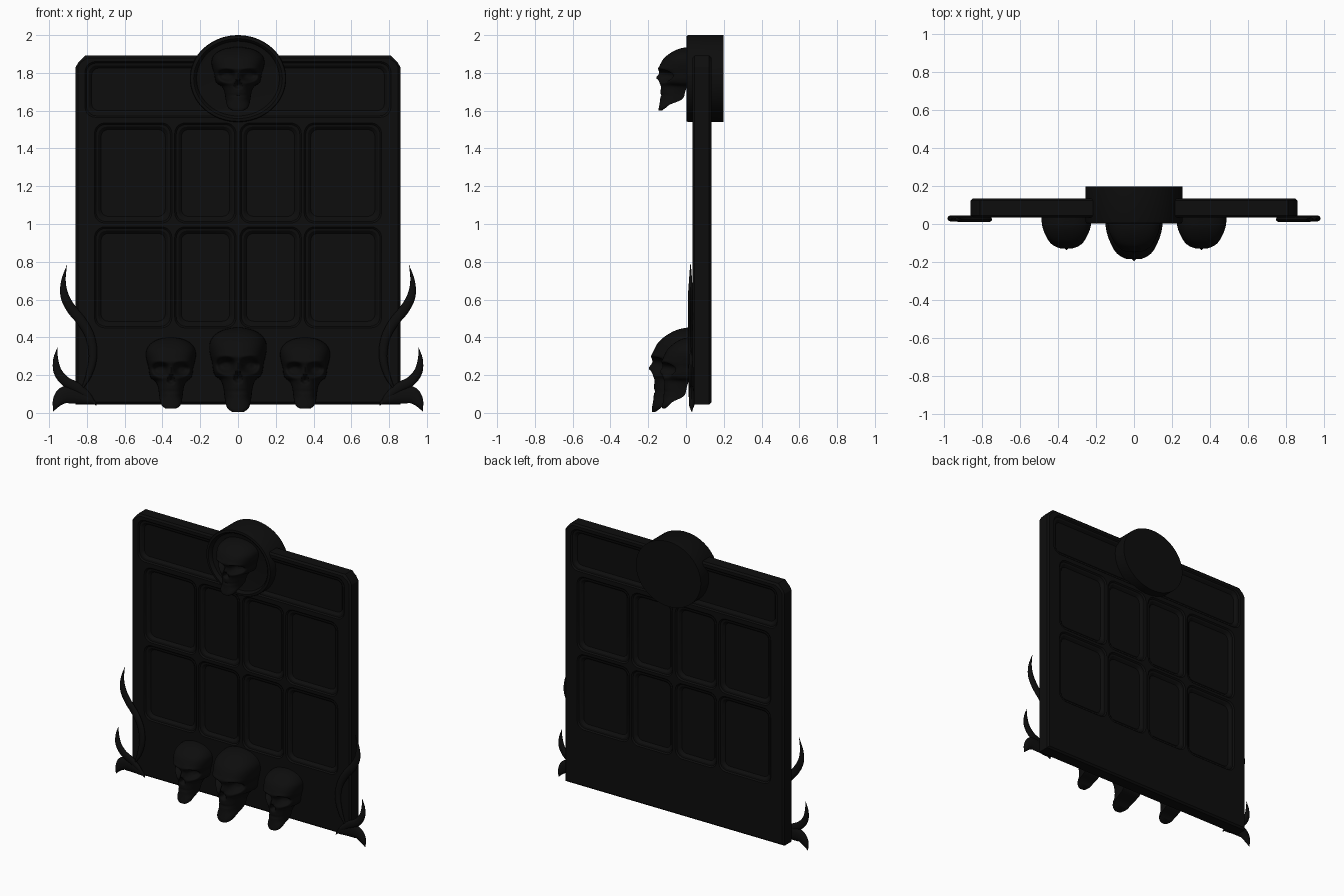
import bpy, bmesh
from math import sin, cos, pi, exp
from mathutils import Vector

if "Cube" in bpy.data.objects:
    bpy.data.objects.remove(bpy.data.objects["Cube"])

mat = bpy.data.materials.new("black_iron")
mat.diffuse_color = (0.004, 0.004, 0.004, 1)
mat.use_nodes = True
mat.node_tree.nodes["Principled BSDF"].inputs["Base Color"].default_value = mat.diffuse_color


def loft(name, rings, smooth=35):
    """Skin a list of equal-length rings and cap both ends."""
    bm = bmesh.new()
    rows = [[bm.verts.new(p) for p in r] for r in rings]
    n = len(rows[0])
    for a, b in zip(rows, rows[1:]):
        for i in range(n):
            j = (i + 1) % n
            bm.faces.new((a[i], a[j], b[j], b[i]))
    bm.faces.new(rows[0][::-1])
    bm.faces.new(rows[-1])
    bmesh.ops.recalc_face_normals(bm, faces=bm.faces)
    me = bpy.data.meshes.new(name)
    bm.to_mesh(me)
    bm.free()
    me.materials.append(mat)
    ob = bpy.data.objects.new(name, me)
    bpy.context.collection.objects.link(ob)
    if smooth:
        smooth_angle(ob, smooth)
    return ob


def smooth_angle(ob, deg):
    bpy.ops.object.select_all(action='DESELECT')
    ob.select_set(True)
    bpy.context.view_layer.objects.active = ob
    bpy.ops.object.shade_smooth_by_angle(angle=deg * pi / 180)


def spline(pts, per):
    """Catmull-Rom samples through points of any dimension."""
    p = [pts[0]] + list(pts) + [pts[-1]]
    out = []
    for k in range(1, len(p) - 2):
        for s in range(per):
            t = s / per
            out.append([0.5 * (2*b + (c - a)*t + (2*a - 5*b + 4*c - d)*t*t + (3*b - a - 3*c + d)*t**3)
                        for a, b, c, d in zip(p[k-1], p[k], p[k+1], p[k+2])])
    out.append(list(pts[-1]))
    return out


def round_rect(x0, x1, z0, z1, r, y):
    pts = []
    for cx, cz, a0 in ((x1-r, z1-r, 0), (x0+r, z1-r, 90), (x0+r, z0+r, 180), (x1-r, z0+r, 270)):
        for k in range(6):
            a = (a0 + 18 * k) * pi / 180
            pts.append((cx + r*cos(a), y, cz + r*sin(a)))
    return pts


# Slab with clipped top corners and softened edges
def slab_ring(g, y):
    w, b, t = 0.86 - g, 0.045 + g, 1.892 - g
    return [(-w, y, b), (w, y, b), (w, y, 1.83), (w - .015, y, 1.855), (w - .05, y, t),
            (-w + .05, y, t), (-w + .015, y, 1.855), (-w, y, 1.83)]


YF, YB = 0.034, 0.135
slab = loft("door_slab", [slab_ring(.012, YF), slab_ring(0, YF + .012),
                          slab_ring(0, YB - .012), slab_ring(.012, YB)], 0)

# Recessed moulded cells on both faces
cells = [(-.81, .81, 1.565, 1.86)]
for z0, z1 in ((.45, .985), (1.005, 1.535)):
    for x0, x1 in ((-.76, -.35), (-.335, -.01), (.01, .335), (.35, .76)):
        cells.append((x0, x1, z0, z1))
for face, s in ((YF, 1), (YB, -1)):
    for x0, x1, z0, z1 in cells:
        rings = [round_rect(x0+g, x1-g, z0+g, z1-g, .055 - g*.5, face + s*d)
                 for g, d in ((0, -.01), (0, 0), (.008, .009), (.02, .011), (.035, .026))]
        cut = loft("cutter", rings, 0)
        cut.hide_render = True
        m = slab.modifiers.new("cut", 'BOOLEAN')
        m.object, m.operation, m.solver = cut, 'DIFFERENCE', 'EXACT'
        bpy.context.view_layer.objects.active = slab
        bpy.ops.object.modifier_apply(modifier=m.name)
        bpy.data.objects.remove(cut)
smooth_angle(slab, 30)

# Crest medallion: oval disc with raised rim
rim = [(1, .198), (1, .012), (.985, .004), (.92, .002), (.89, .008), (.86, .026), (.8, .03)]
loft("crest_disc", [[(.255*r*cos(2*pi*k/64), y, 1.77 + .23*r*sin(2*pi*k/64)) for k in range(64)]
                    for r, y in rim])

# Skull profile: height, half width, front, back (all as fractions)
PROFILE = spline([(0, .2, .92, .84), (.04, .36, .92, .74), (.1, .43, .9, .6), (.18, .47, .88, .28),
                  (.3, .52, .87, .2), (.38, .62, .88, .14), (.43, .8, .9, 0), (.5, .87, .92, 0),
                  (.58, .9, .9, 0), (.66, .96, .92, 0), (.75, 1, .86, 0), (.84, .96, .75, 0),
                  (.92, .78, .56, 0), (.975, .48, .35, 0), (1, .12, .13, 0)], 6)


def dent(x, v, cx, cv, rx, rv, p=2):
    return exp(-((((x - cx) / rx)**2 + ((v - cv) / rv)**2) ** p))


def skull(name, cx, z0, hw, h, back, front):
    depth = back - front
    rings = []
    for v, w, f, b in PROFILE:
        ring = []
        for k in range(49):
            t = pi * k / 48
            x = w * (1 if cos(t) > 0 else -1) * abs(cos(t)) ** .85
            y = b + (f - b) * max(sin(t), 0) ** .8
            ax = abs(x)
            y -= .3 * dent(ax, v, .42, .55, .29, .085)            # eye sockets
            y -= .2 * dent(ax, v, 0, .415, .05 + .9 * max(0, .47 - v), .06)  # nose hole
            y -= .12 * dent(ax, v, .62, .38, .2, .06, 1)          # cheek hollows
            y -= .03 * dent(ax, v, 0, .245, .45, .014, 1)         # mouth line
            y -= .05 * dent(ax, v, 1.0, .68, .2, .1, 1)           # temples
            y += .07 * dent(ax, v, 0, .52, .1, .05, 1)            # nose bridge
            y += .04 * dent(ax, v, .4, .66, .35, .03, 1)          # brow
            ring.append((cx + hw * x, back - depth * min(max(y, b), 1), z0 + h * v))
        rings.append(ring)
    loft(name, rings, 60)


skull("crest_skull", 0, 1.6, .14, .337, .035, -.16)
skull("centre_skull", 0, .005, .152, .447, .04, -.2)
for side, n in ((-1, "left"), (1, "right")):
    skull(n + "_skull", side * .355, .022, .132, .378, .04, -.14)


# Flattened, tapered horn ornaments: path points are x, z, half width
def horn(name, pts, side, y, thick):
    path = spline(pts, 6)
    rings = []
    for i, (x, z, r) in enumerate(path):
        a, b = path[max(i-1, 0)], path[min(i+1, len(path)-1)]
        d = Vector((b[0]-a[0], b[1]-a[1])).normalized()
        r = max(r, .001)
        th = thick * min(1, .15 + r / .025)
        rings.append([(side * (x - d.y * r * cos(t)), y + th * sin(t), z + d.x * r * cos(t))
                      for t in (2*pi*k/10 for k in range(10))])
    loft(name, rings, 50)


UPPER = [(.905, .785, 0), (.924, .7, .012), (.918, .62, .022), (.882, .55, .026), (.825, .48, .026),
         (.782, .4, .024), (.768, .3, .022), (.79, .2, .016), (.83, .12, .002)]
LOWER = [(.957, .345, 0), (.965, .285, .013), (.955, .22, .022), (.915, .168, .026),
         (.855, .135, .026), (.795, .09, .018), (.75, .04, .002)]
SPIKE = [(.978, .008, 0), (.953, .062, .03), (.915, .095, .046), (.86, .095, .045),
         (.8, .075, .028), (.75, .05, .002)]
for side, n in ((-1, "left"), (1, "right")):
    horn(n + "_upper_horn", UPPER, side, .024, .014)
    horn(n + "_lower_horn", LOWER, side, .026, .014)
    horn(n + "_foot_spike", SPIKE, side, .03, .016)
